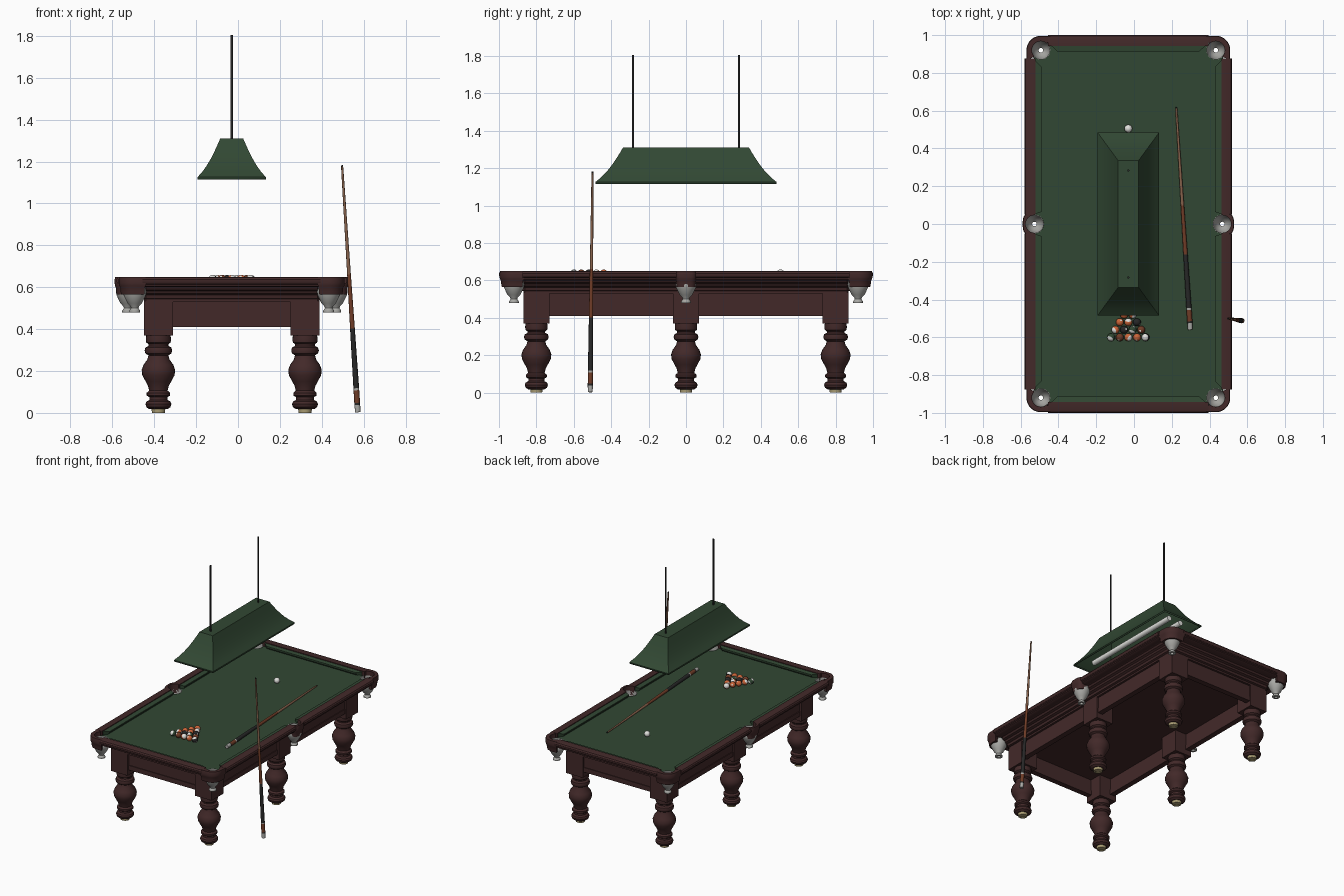
import bpy, bmesh, math, random
from mathutils import Vector

if "Cube" in bpy.data.objects:
    bpy.data.objects.remove(bpy.data.objects["Cube"])

random.seed(4)
CX = -0.03          # table centre line
PI = math.pi


def material(name, r, g, b):
    m = bpy.data.materials.new(name)
    m.diffuse_color = (r, g, b, 1)
    m.use_nodes = True
    m.node_tree.nodes["Principled BSDF"].inputs["Base Color"].default_value = m.diffuse_color
    return m


GREEN = material("green_cloth", 0.031, 0.064, 0.033)
BROWN = material("dark_wood", 0.055, 0.022, 0.022)
SILVER = material("silver", 0.40, 0.40, 0.38)
BRASS = material("brass", 0.42, 0.35, 0.18)
BLACK = material("black", 0.02, 0.02, 0.02)
RED_WOOD = material("red_wood", 0.16, 0.045, 0.02)
PALE_WOOD = material("pale_wood", 0.24, 0.12, 0.07)
WHITE = material("white", 0.75, 0.75, 0.72)
ORANGE = material("orange", 0.60, 0.13, 0.04)


def finish(bm, name, mats, loc=(CX, 0, 0)):
    bmesh.ops.remove_doubles(bm, verts=bm.verts, dist=1e-5)
    bmesh.ops.recalc_face_normals(bm, faces=bm.faces)
    me = bpy.data.meshes.new(name)
    bm.to_mesh(me)
    bm.free()
    for m in mats:
        me.materials.append(m)
    ob = bpy.data.objects.new(name, me)
    ob.location = loc
    bpy.context.collection.objects.link(ob)
    return ob


def loft(name, levels, mat, caps=(True, True)):
    """Skin a stack of equal-length closed loops."""
    bm = bmesh.new()
    rings = [[bm.verts.new(p) for p in lv] for lv in levels]
    n = len(rings[0])
    for a, b in zip(rings, rings[1:]):
        for i in range(n):
            j = (i + 1) % n
            bm.faces.new((a[i], a[j], b[j], b[i]))
    if caps[0]:
        bm.faces.new(rings[0])
    if caps[1]:
        bm.faces.new(rings[-1])
    return finish(bm, name, [mat])


def lathe(name, prof, mats, loc, segs=24, pick=None):
    """Spin a (radius, z) profile; pick gives a material index per segment."""
    bm = bmesh.new()
    rings = [[bm.verts.new((r * math.cos(2 * PI * k / segs), r * math.sin(2 * PI * k / segs), z))
              for k in range(segs)] for r, z in prof]
    for s, (a, b) in enumerate(zip(rings, rings[1:])):
        for k in range(segs):
            j = (k + 1) % segs
            f = bm.faces.new((a[k], a[j], b[j], b[k]))
            f.material_index = pick[s] if pick else 0
    return finish(bm, name, mats, loc)


def box(name, x0, x1, y0, y1, z0, z1, mat):
    return loft(name, [[(x0, y0, z), (x1, y0, z), (x1, y1, z), (x0, y1, z)] for z in (z0, z1)], mat)


def run(name, prof, outer, a, b, axis, sign, mat):
    """Straight moulding; prof = (inset, z, trim_a, trim_b)."""
    levels = [[(d, a + ta, z) for d, z, ta, tb in prof], [(d, b - tb, z) for d, z, ta, tb in prof]]
    place = (lambda d, t, z: (sign * (outer - d), t, z)) if axis == 'Y' else \
            (lambda d, t, z: (t, sign * (outer - d), z))
    return loft(name, [[place(*p) for p in lv] for lv in levels], mat)


# Pocket positions relative to the table centre
CORNERS = [(sx, sy) for sx in (1, -1) for sy in (1, -1)]
POCKETS = [(0.463 * sx, 0.92 * sy) for sx, sy in CORNERS] + [(0.497, 0), (-0.497, 0)]

# Pocket hole cutters
bm = bmesh.new()
for x, y in POCKETS:
    res = bmesh.ops.create_cone(bm, cap_ends=True, segments=32, radius1=0.049, radius2=0.049, depth=0.4)
    bmesh.ops.translate(bm, verts=res["verts"], vec=(x, y, 0.6))
cutter = finish(bm, "pocket_cutter", [BROWN])
cutter.hide_render = True
cutter.hide_set(True)


def cut(ob):
    m = ob.modifiers.new("pockets", 'BOOLEAN')
    m.object = cutter
    m.operation = 'DIFFERENCE'
    m.solver = 'EXACT'


# Stepped cabinet below the rails, corners cut back for the pockets
levels = []
for t, z in [(.13, .53), (.13, .543), (.116, .547), (.112, .563), (.096, .57), (.09, .582),
             (.074, .588), (.066, .60), (.052, .604)]:
    hx, hy, nx, ny = 0.55 - t, 1 - t, 0.41, 0.86
    levels.append([(hx, -ny, z), (hx, ny, z), (nx, hy, z), (-nx, hy, z),
                   (-hx, ny, z), (-hx, -ny, z), (-nx, -hy, z), (nx, -hy, z)])
cut(loft("cabinet", levels, BROWN))

# Playing surface
cut(box("cloth_bed", -.5, .5, -.95, .95, .602, .617, GREEN))

# Rails and cushions
rail = [(d, z, 0, 0) for d, z in [(.058, .60), (.024, .60), (.014, .606), (.014, .614), (.004, .619),
                                  (0, .626), (0, .638), (.006, .647), (.014, .65), (.058, .65)]]


def cushion(width, ta, tb):
    return [(.055, .61, 0, 0), (.055, .645, 0, 0), (.055 + width, .64, ta, tb),
            (.055 + width, .632, ta, tb), (.05 + width * .7, .61, ta, tb)]


for s in (1, -1):
    run("end_rail", rail, 1.0, -.425, .425, 'X', s, BROWN)
    run("end_cushion", cushion(.032, .035, .035), 1.0, -.41, .41, 'X', s, GREEN)
    run("side_rail", rail, .55, -.875, -.05, 'Y', s, BROWN)
    run("side_rail", rail, .55, .05, .875, 'Y', s, BROWN)
    run("side_cushion", cushion(.036, .035, .012), .55, -.868, -.052, 'Y', s, GREEN)
    run("side_cushion", cushion(.036, .012, .035), .55, .052, .868, 'Y', s, GREEN)


# Wooden pocket brackets
def bracket(name, cx, cy, sx, sy, outer, inner):
    lv = []
    for k, z in [(.86, .565), (.9, .578), (.92, .598), (1, .608), (1.02, .62), (1.02, .638), (.98, .65)]:
        loop = [(x * k, y * k) for x, y in outer] + inner[::-1]
        lv.append([(cx + sx * x, cy + sy * y, z) for x, y in loop])
    loft(name, lv, BROWN)


arc = lambda r, a0, a1, n: [(r * math.cos(math.radians(a0 + (a1 - a0) * i / n)),
                             r * math.sin(math.radians(a0 + (a1 - a0) * i / n))) for i in range(n + 1)]
corner_outer = [(-.052, .075)] + arc(.075, 90, 0, 10) + [(.075, -.052)]
for sx, sy in CORNERS:
    bracket("corner_pocket_bracket", .463 * sx, .92 * sy, sx, sy, corner_outer, arc(.048, 135, -45, 12))
mid_outer = [(.061 * max(c, 0) ** .6, math.copysign(.058 * abs(s) ** .6, s)) for c, s in arc(1, 90, -90, 15)]
for s in (1, -1):
    bracket("middle_pocket_bracket", .497 * s, 0, s, 1, mid_outer, arc(.047, 90, -90, 12))

# Metal pocket cups with an open drain
cup = [(.047, .618), (.05, .618), (.053, .59), (.056, .578), (.053, .562), (.045, .545), (.034, .523),
       (.02, .508), (.018, .50), (.026, .488), (.026, .48), (.012, .48), (.012, .51), (.028, .526),
       (.04, .55), (.047, .58), (.047, .618)]
for x, y in POCKETS:
    lathe("pocket_cup", cup, [SILVER], (CX + x, y, 0))

# Turned legs, square leg blocks, brass feet
leg = [(0, .018), (.044, .018), (.057, .027), (.062, .042), (.057, .054), (.043, .062), (.043, .075),
       (.056, .083), (.056, .096), (.044, .106), (.05, .13), (.061, .15), (.077, .18), (.08, .205),
       (.071, .23), (.053, .255), (.048, .275), (.062, .284), (.066, .298), (.062, .312), (.047, .32),
       (.047, .328), (.058, .336), (.06, .35), (.058, .37)]
foot = [(0, .004), (.02, .004), (.02, 0), (.031, 0), (.033, .02)]
for x in (-.35, .35):
    for y in (-.8, 0, .8):
        lathe("leg", leg, [BROWN], (CX + x, y, 0))
        lathe("foot", foot, [BRASS], (CX + x, y, 0))
        box("leg_block", x - .07, x + .07, y - .07, y + .07, .37, .535, BROWN)

# Apron boards between the leg blocks
for s in (1, -1):
    box("end_apron", -.29, .29, s * .84 - .015, s * .84 + .015, .41, .535, BROWN)
    box("end_apron_trim", -.29, .29, s * .84 - .02, s * .84 + .02, .41, .445, BROWN)
    for y in (-.4, .4):
        box("side_apron", s * .39 - .015, s * .39 + .015, y - .335, y + .335, .41, .535, BROWN)
        box("side_apron_trim", s * .39 - .02, s * .39 + .02, y - .335, y + .335, .41, .445, BROWN)

# Lamp shade with flared sides
levels = []
for f, z in [(1, 1.115), (1, 1.126), (.80, 1.15), (.60, 1.18), (.42, 1.213), (.26, 1.247),
             (.12, 1.28), (0, 1.31)]:
    hx, hy = .055 + .108 * f, .337 + .148 * f
    levels.append([(-hx, -hy, z), (hx, -hy, z), (hx, hy, z), (-hx, hy, z)])
shade = loft("lamp_shade", levels, GREEN, (False, True))
sol = shade.modifiers.new("thickness", 'SOLIDIFY')
sol.thickness = .006
sol.offset = -1

# Lamp rods and tubes
for s in (1, -1):
    lathe("lamp_rod", [(0, 1.29), (.006, 1.29), (.006, 1.805), (0, 1.805)], [BLACK], (CX, s * .283, 0), 12)
    tube = lathe("lamp_tube", [(0, -.4), (.019, -.4), (.019, .4), (0, .4)], [WHITE], (CX + s * .05, 0, 1.142), 16)
    tube.rotation_euler = (PI / 2, 0, 0)

# Cues: bumper, butt, grip, forearm, shaft, ferrule, tip
cue = [(0, 0), (.013, 0), (.014, .035), (.014, .045), (.0138, .105), (.0138, .115), (.0115, .40),
       (.009, .66), (.0055, 1.15), (.005, 1.175), (.004, 1.182), (0, 1.182)]
cue_mats = [SILVER, BLACK, RED_WOOD, PALE_WOOD]
cue_pick = [0, 0, 1, 2, 0, 1, 2, 3, 3, 1, 1]
for name, a, b in [("leaning_cue", (.572, -.512, .003), (.497, -.5, 1.18)),
                   ("resting_cue", (.298, -.56, .632), (.224, .61, .623))]:
    ob = lathe(name, cue, cue_mats, a, 12, cue_pick)
    ob.rotation_mode = 'QUATERNION'
    ob.rotation_quaternion = (Vector(b) - Vector(a)).to_track_quat('Z', 'Y')


# Balls: solid, or striped around a tilted axis
def ball(name, x, y, mats, striped=False):
    bm = bmesh.new()
    bmesh.ops.create_uvsphere(bm, u_segments=20, v_segments=12, radius=.021)
    for f in bm.faces:
        h = abs(f.calc_center_median().z)
        f.material_index = int(h < .011) if striped else int(h > .0195)
    ob = finish(bm, name, mats, (CX + x, y, .638))
    ob.rotation_euler = [random.uniform(-1.2, 1.2) for _ in range(3)]


colours = [ORANGE, RED_WOOD, BLACK, ORANGE, GREEN]
i = 0
for row in range(5):
    for k in range(row + 1):
        c = colours[(i * 2 + row) % 5]
        striped = i % 2 == 0
        ball("rack_ball", (k - row / 2) * .0455, -.44 - row * .04, [WHITE, c] if striped else [c, WHITE], striped)
        i += 1
ball("cue_ball", 0, .505, [WHITE, WHITE])

# Smooth curved surfaces, keep hard edges
for ob in bpy.context.scene.objects:
    if ob is not cutter:
        ob.select_set(True)
bpy.context.view_layer.objects.active = shade
bpy.ops.object.shade_smooth_by_angle(angle=math.radians(32))
